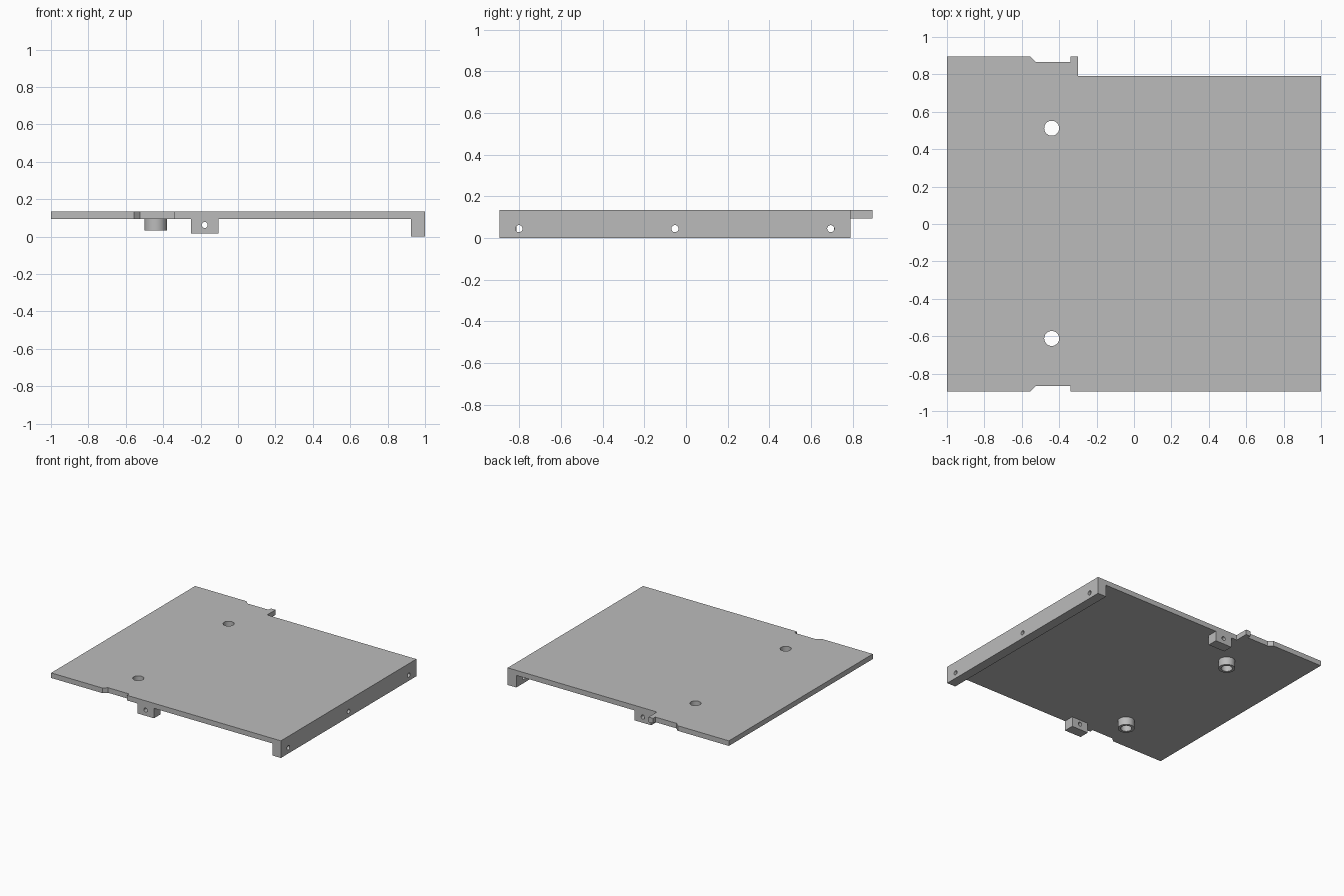
import bpy
import bmesh
from math import radians
from mathutils import Matrix, Vector

cube = bpy.data.objects.get("Cube")
if cube:
    bpy.data.objects.remove(cube, do_unlink=True)

grey = bpy.data.materials.new("plain grey")
grey.use_nodes = True
grey.diffuse_color = (0.5, 0.5, 0.5, 1)
grey.node_tree.nodes["Principled BSDF"].inputs["Base Color"].default_value = grey.diffuse_color

TOP, UNDER = 0.135, 0.095      # plate faces
FRONT, BACK, REAR_TAB = -0.895, 0.79, 0.895


def add_object(name, bm):
    bmesh.ops.recalc_face_normals(bm, faces=bm.faces)
    mesh = bpy.data.meshes.new(name)
    bm.to_mesh(mesh)
    bm.free()
    mesh.materials.append(grey)
    obj = bpy.data.objects.new(name, mesh)
    bpy.context.collection.objects.link(obj)
    return obj


def prism(name, outline, z0, z1):
    bm = bmesh.new()
    face = bm.faces.new([bm.verts.new((x, y, z0)) for x, y in outline])
    grown = bmesh.ops.extrude_face_region(bm, geom=[face])["geom"]
    moved = [v for v in grown if isinstance(v, bmesh.types.BMVert)]
    bmesh.ops.translate(bm, verts=moved, vec=(0, 0, z1 - z0))
    return add_object(name, bm)


def box(name, x0, x1, y0, y1, z0, z1):
    return prism(name, [(x0, y0), (x1, y0), (x1, y1), (x0, y1)], z0, z1)


def cylinder(name, centre, radius, depth, axis="Z"):
    turn = {"X": Matrix.Rotation(radians(90), 4, "Y"),
            "Y": Matrix.Rotation(radians(90), 4, "X"),
            "Z": Matrix.Identity(4)}[axis]
    bm = bmesh.new()
    bmesh.ops.create_cone(bm, cap_ends=True, segments=40, radius1=radius, radius2=radius,
                          depth=depth, matrix=Matrix.Translation(Vector(centre)) @ turn)
    return add_object(name, bm)


def drill(obj, centre, radius, axis):
    """Cut a round hole right through a part."""
    cutter = cylinder("hole_cutter", centre, radius, 0.3, axis)
    cutter.hide_render = True
    mod = obj.modifiers.new("hole", "BOOLEAN")
    mod.operation = "DIFFERENCE"
    mod.solver = "EXACT"
    mod.object = cutter
    bpy.context.view_layer.objects.active = obj
    bpy.ops.object.modifier_apply(modifier=mod.name)
    bpy.data.objects.remove(cutter, do_unlink=True)


# Plate with a notch in each side edge and a rear tab
plate = prism("plate", [
    (-1, FRONT), (-0.555, FRONT), (-0.525, -0.867), (-0.34, -0.867), (-0.34, FRONT),
    (1, FRONT), (1, BACK), (-0.3, BACK), (-0.3, REAR_TAB), (-0.34, REAR_TAB),
    (-0.34, 0.867), (-0.525, 0.867), (-0.555, REAR_TAB), (-1, REAR_TAB)], UNDER, TOP)
parts = [plate]

# Edge rail with three cross holes
rail = box("edge_rail", 0.925, 1, FRONT, BACK, 0, UNDER)
for y in (-0.802, -0.053, 0.695):
    drill(rail, (0.96, y, 0.045), 0.017, "X")
parts.append(rail)

# Round bosses under the plate, bored through
for name, y in (("front_boss", -0.612), ("back_boss", 0.512)):
    boss = cylinder(name, (-0.44, y, (UNDER + 0.033) / 2), 0.06, UNDER - 0.033)
    for obj in (plate, boss):
        drill(obj, (-0.44, y, 0.08), 0.04, "Z")
    parts.append(boss)

# Pivot lugs flush with the front and back edges
for name, y0, y1 in (("front_lug", FRONT, FRONT + 0.08), ("back_lug", BACK - 0.08, BACK)):
    lug = box(name, -0.25, -0.105, y0, y1, 0.017, UNDER)
    drill(lug, (-0.178, (y0 + y1) / 2, 0.062), 0.016, "Y")
    parts.append(lug)

# Smooth round walls, crisp edges
bpy.ops.object.select_all(action="DESELECT")
for obj in parts:
    obj.select_set(True)
bpy.context.view_layer.objects.active = plate
bpy.ops.object.shade_smooth_by_angle(angle=radians(30))
